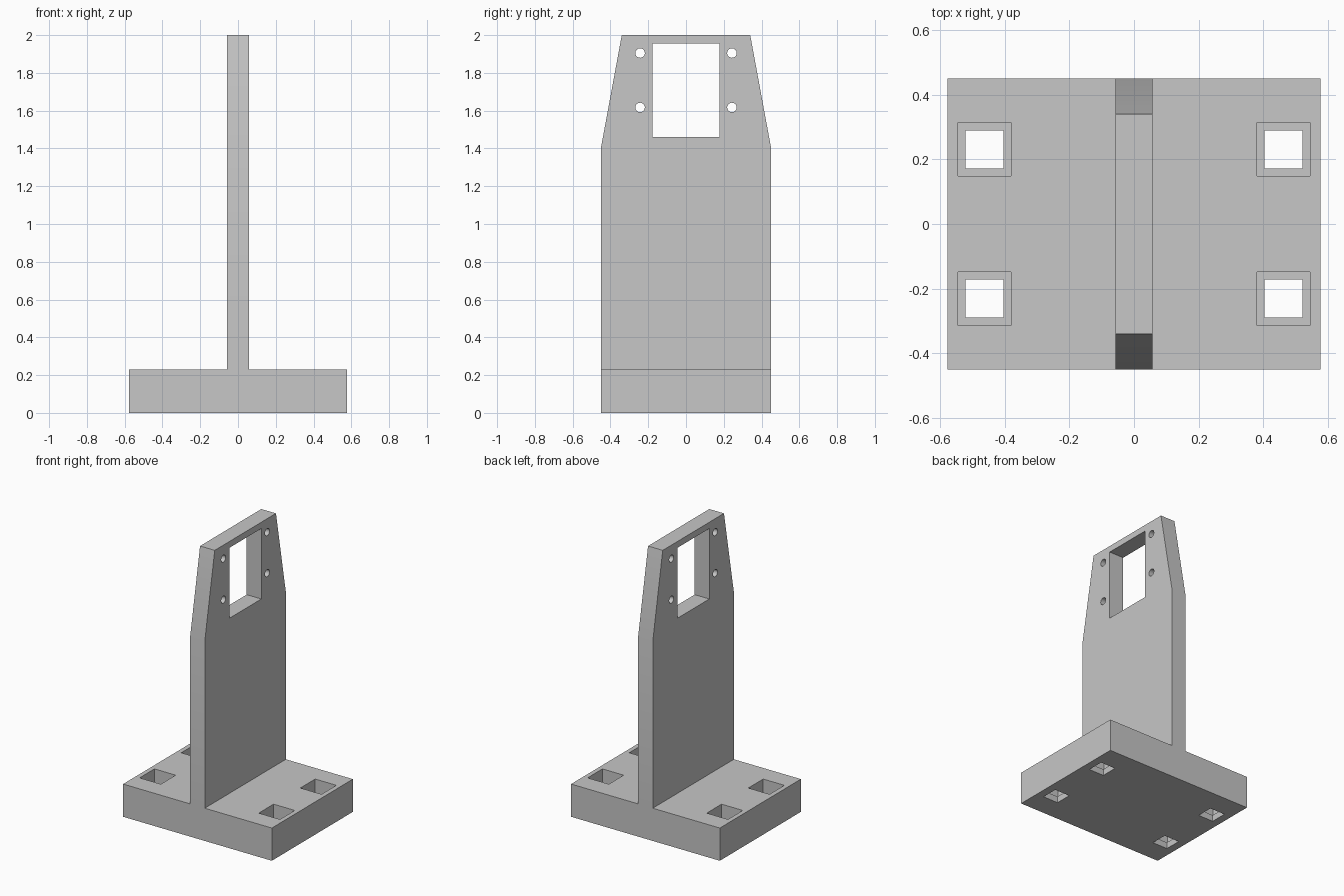
import bpy
import bmesh
from math import radians
from mathutils import Matrix, Vector

cube = bpy.data.objects.get("Cube")
if cube:
    bpy.data.objects.remove(cube, do_unlink=True)

grey = bpy.data.materials.new("light_grey")
grey.use_nodes = True
colour = (0.57, 0.57, 0.57, 1)
grey.diffuse_color = colour
grey.node_tree.nodes["Principled BSDF"].inputs["Base Color"].default_value = colour


def make_object(name, bm):
    bmesh.ops.recalc_face_normals(bm, faces=bm.faces)
    mesh = bpy.data.meshes.new(name)
    bm.to_mesh(mesh)
    bm.free()
    mesh.materials.append(grey)
    obj = bpy.data.objects.new(name, mesh)
    bpy.context.collection.objects.link(obj)
    return obj


def prism(name, points, direction):
    """Extrude a closed outline along a direction."""
    bm = bmesh.new()
    face = bm.faces.new([bm.verts.new(p) for p in points])
    result = bmesh.ops.extrude_face_region(bm, geom=[face])
    verts = [g for g in result["geom"] if isinstance(g, bmesh.types.BMVert)]
    bmesh.ops.translate(bm, verts=verts, vec=Vector(direction))
    return make_object(name, bm)


def box(name, centre, size):
    bm = bmesh.new()
    matrix = Matrix.Translation(centre) @ Matrix.Diagonal((*size, 1))
    bmesh.ops.create_cube(bm, size=1, matrix=matrix)
    return make_object(name, bm)


def cross_cylinder(name, y, z, radius):
    bm = bmesh.new()
    matrix = Matrix.Translation((0, y, z)) @ Matrix.Rotation(radians(90), 4, "Y")
    bmesh.ops.create_cone(bm, cap_ends=True, segments=32, radius1=radius,
                          radius2=radius, depth=0.4, matrix=matrix)
    return make_object(name, bm)


# Base and upright as one T-shaped extrusion
half_x, half_y, top = 0.578, 0.45, 2.0
base_top, post_x = 0.23, 0.057
half = [(half_x, 0), (half_x, base_top), (post_x, base_top), (post_x, top)]
outline = half + [(-x, z) for x, z in reversed(half)]
bracket = prism("mounting_bracket", [(x, -half_y, z) for x, z in outline],
                (0, 2 * half_y, 0))

# Window through the upright
cutters = [box("window_cutter", (0, 0, 1.708), (0.4, 0.355, 0.495))]

for sy in (-1, 1):
    # Tapered shoulders
    wedge = [(0.472, 1.286), (0.318, 2.119), (0.6, 2.119), (0.6, 1.286)]
    cutters.append(prism("shoulder_cutter",
                         [(-0.2, sy * y, z) for y, z in wedge], (0.4, 0, 0)))
    # Round screw holes beside the window
    for z in (1.617, 1.905):
        cutters.append(cross_cylinder("screw_hole_cutter", sy * 0.243, z, 0.025))
    # Square base holes, each with a wider pocket from above
    for sx in (-1, 1):
        x, y = sx * 0.463, sy * 0.231
        cutters.append(box("base_hole_cutter", (x, y, 0.1), (0.118, 0.118, 0.5)))
        cutters.append(box("base_pocket_cutter", (x, y, 0.195), (0.165, 0.165, 0.3)))

bpy.ops.object.select_all(action="DESELECT")
bpy.context.view_layer.objects.active = bracket
bracket.select_set(True)
for cutter in cutters:
    cut = bracket.modifiers.new(cutter.name, "BOOLEAN")
    cut.operation = "DIFFERENCE"
    cut.solver = "EXACT"
    cut.object = cutter
    bpy.ops.object.modifier_apply(modifier=cut.name)
    bpy.data.objects.remove(cutter, do_unlink=True)

bpy.ops.object.shade_smooth_by_angle(angle=radians(30))
